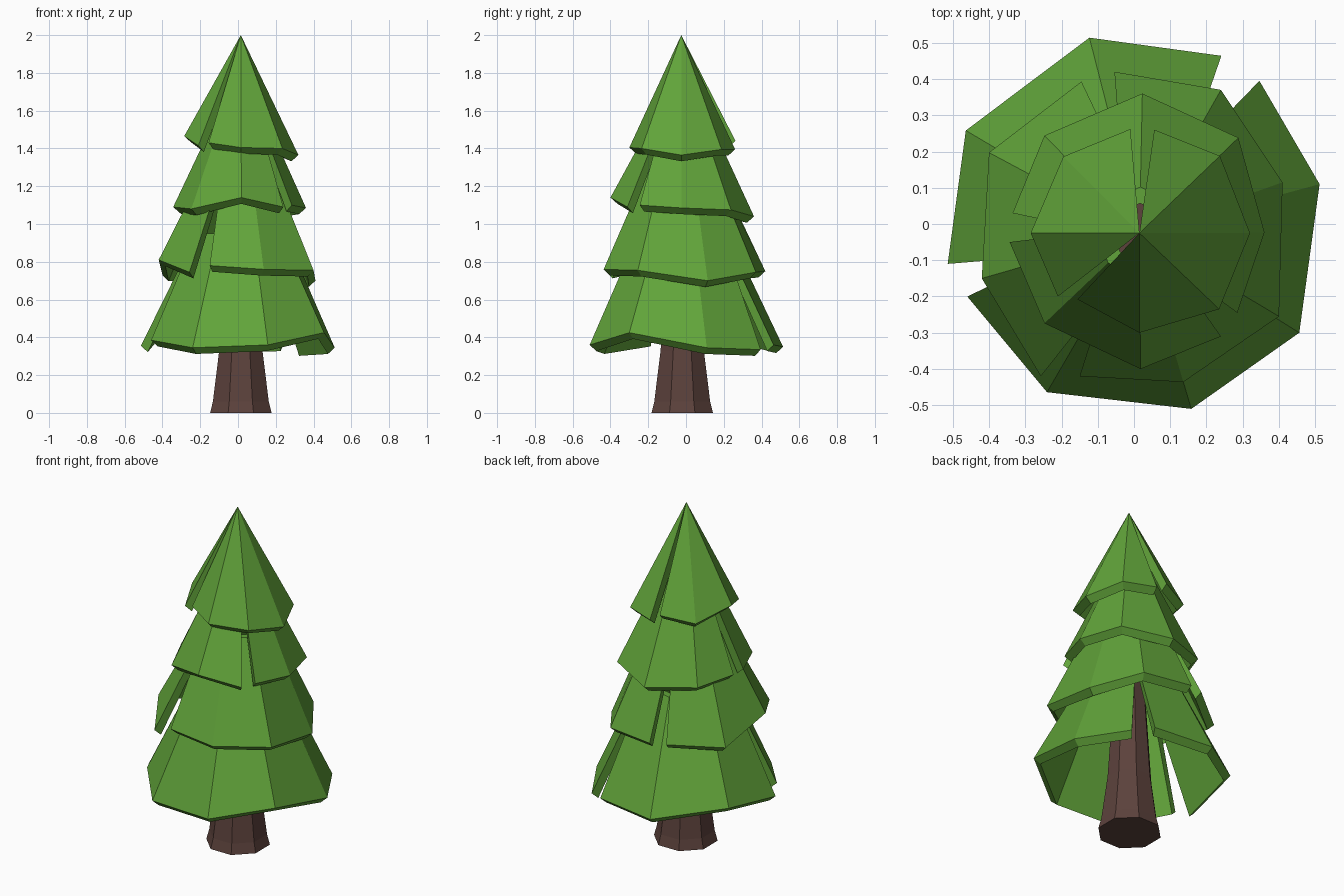
import bpy, bmesh, math
from mathutils import Vector

if "Cube" in bpy.data.objects:
    bpy.data.objects.remove(bpy.data.objects["Cube"])

AX = Vector((0.015, -0.025))


def material(name, rgb):
    m = bpy.data.materials.new(name)
    m.diffuse_color = (*rgb, 1)
    m.use_nodes = True
    m.node_tree.nodes["Principled BSDF"].inputs["Base Color"].default_value = m.diffuse_color
    return m


GREEN = material("foliage_green", (0.120, 0.370, 0.042))
BROWN = material("bark_brown", (0.107, 0.054, 0.045))


def finish(bm, name, mat):
    bmesh.ops.remove_doubles(bm, verts=bm.verts, dist=0.0005)
    bmesh.ops.recalc_face_normals(bm, faces=bm.faces)
    me = bpy.data.meshes.new(name)
    bm.to_mesh(me)
    bm.free()
    me.materials.append(mat)
    ob = bpy.data.objects.new(name, me)
    bpy.context.collection.objects.link(ob)


def inward(p, d):
    """Move a plan point toward the trunk axis by d."""
    v = p - AX
    return AX + v * max(0.0, 1 - d / max(v.length, 1e-6))


def tier(name, arcs, top, k):
    """Thick hollow skirt of branches in two sheets with splits between them."""
    bm = bmesh.new()
    for i, arc in enumerate(arcs):
        other = arcs[1 - i]
        n = len(arc)
        prev = None
        for j, (x, y, z) in enumerate(arc):
            p = Vector((x, y))
            t = p
            if j == 0:            # sheets meet at the top of each split
                t = (p + Vector(other[-1][:2])) / 2
            elif j == n - 1:
                t = (p + Vector(other[0][:2])) / 2
            t = AX + (t - AX) * k
            low = inward(p, 0.037)
            ti = inward(t, 0.045)
            ring = [bm.verts.new(c) for c in (
                (t.x, t.y, top), (x, y, z),
                (low.x, low.y, z - 0.033),
                (ti.x, ti.y, top - (0.1 if k == 0 else 0.0)))]
            if prev:
                for a in range(4):
                    b = (a + 1) % 4
                    bm.faces.new((prev[a], prev[b], ring[b], ring[a]))
            if j in (0, n - 1):
                bm.faces.new(ring)
            prev = ring
    finish(bm, name, GREEN)


# Foliage tiers, rim points counter-clockwise in two sheets
tier("foliage_bottom", [
    [(-0.46, -0.20, 0.385), (-0.24, -0.464, 0.345), (0.158, -0.51, 0.36),
     (0.456, -0.30, 0.425), (0.512, 0.11, 0.345), (0.346, 0.395, 0.335)],
    [(0.241, 0.464, 0.36), (-0.123, 0.514, 0.35), (-0.464, 0.258, 0.41),
     (-0.514, -0.11, 0.355)]], 0.95, 0.47)

tier("foliage_lower_middle", [
    [(-0.15, -0.42, 0.78), (0.136, -0.436, 0.76), (0.40, -0.255, 0.755),
     (0.41, 0.115, 0.70), (0.24, 0.37, 0.745), (-0.054, 0.42, 0.75)],
    [(-0.145, 0.393, 0.755), (-0.40, 0.197, 0.73), (-0.42, -0.15, 0.81),
     (-0.257, -0.42, 0.745)]], 1.3, 0.43)

tier("foliage_upper_middle", [
    [(-0.343, -0.05, 1.09), (-0.247, -0.274, 1.08), (0.018, -0.40, 1.14),
     (0.24, -0.31, 1.09)],
    [(0.285, -0.245, 1.10), (0.36, -0.023, 1.085), (0.288, 0.238, 1.075),
     (0.023, 0.36, 1.04), (-0.247, 0.244, 1.065), (-0.335, 0.03, 1.085)]], 1.6, 0.33)

tier("foliage_top", [
    [(-0.156, -0.208, 1.43), (0.015, -0.30, 1.405), (0.235, -0.235, 1.40),
     (0.32, -0.025, 1.365), (0.237, 0.188, 1.395), (0.056, 0.26, 1.395)],
    [(-0.01, 0.262, 1.44), (-0.195, 0.186, 1.41), (-0.285, -0.025, 1.465),
     (-0.21, -0.20, 1.415)]], 2.0, 0)

# Trunk: tapered octagon with a flared foot
bm = bmesh.new()
prev = None
for z, r in ((0, 0.176), (0.06, 0.160), (0.33, 0.124), (0.93, 0.085)):
    ring = [bm.verts.new((AX.x + r * math.cos(math.radians(22.5 + 45 * i)),
                          AX.y + 0.005 + r * math.sin(math.radians(22.5 + 45 * i)), z))
            for i in range(8)]
    if prev:
        for i in range(8):
            j = (i + 1) % 8
            bm.faces.new((prev[i], prev[j], ring[j], ring[i]))
    else:
        bm.faces.new(ring[::-1])
    prev = ring
bm.faces.new(prev)
finish(bm, "trunk", BROWN)
